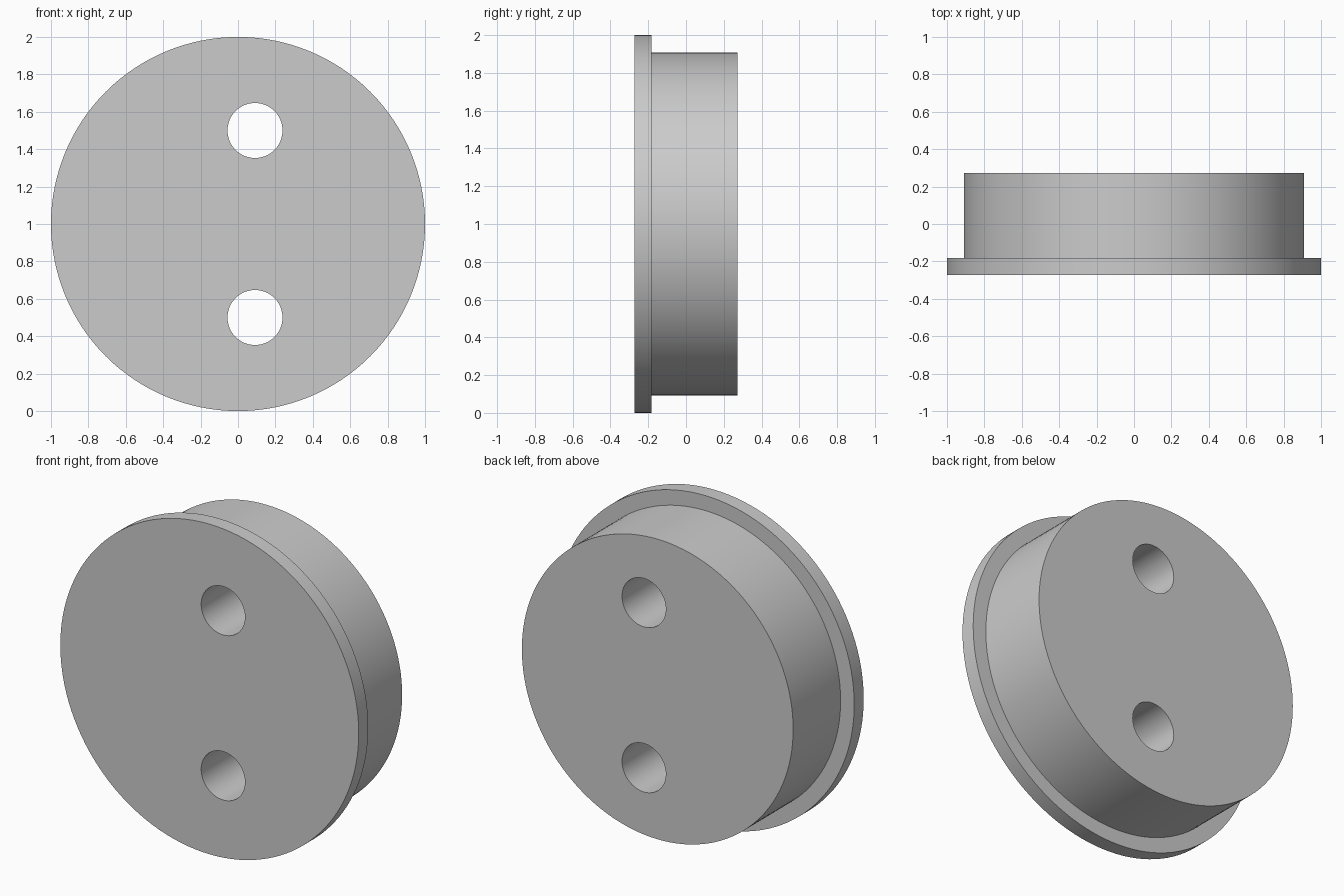
import bpy
import math

cube = bpy.data.objects.get("Cube")
if cube:
    bpy.data.objects.remove(cube, do_unlink=True)

# Overall sizes
UNIT = 1 / 11
FRONT, STEP, BACK = -3 * UNIT, -2 * UNIT, 3 * UNIT
FLANGE_R, BODY_R, HOLE_R = 1.0, 10 * UNIT, 0.147
HOLE_X = UNIT

grey = bpy.data.materials.new("plain grey")
grey.use_nodes = True
colour = (0.6, 0.6, 0.6, 1)
grey.diffuse_color = colour
grey.node_tree.nodes["Principled BSDF"].inputs["Base Color"].default_value = colour


def disc(name, radius, y0, y1, x=0, z=1, sides=128):
    """Cylinder lying along y."""
    bpy.ops.mesh.primitive_cylinder_add(
        vertices=sides, radius=radius, depth=y1 - y0,
        location=(x, (y0 + y1) / 2, z), rotation=(math.pi / 2, 0, 0))
    obj = bpy.context.object
    obj.name = name
    obj.data.materials.append(grey)
    return obj


def combine(target, other, operation):
    """Apply a boolean and discard the second object."""
    mod = target.modifiers.new(operation.lower(), 'BOOLEAN')
    mod.operation = operation
    mod.solver = 'EXACT'
    mod.object = other
    bpy.ops.object.select_all(action='DESELECT')
    target.select_set(True)
    bpy.context.view_layer.objects.active = target
    bpy.ops.object.modifier_apply(modifier=mod.name)
    bpy.data.objects.remove(other, do_unlink=True)


# Stepped plug: thick body with a thin, wider front flange
plug = disc("flanged_plug", BODY_R, FRONT + UNIT / 2, BACK)
combine(plug, disc("flange", FLANGE_R, FRONT, STEP), 'UNION')

# Two through holes, offset to one side
for height in (0.5, 1.5):
    cutter = disc("hole_cutter", HOLE_R, FRONT - 0.1, BACK + 0.1, HOLE_X, height, 64)
    cutter.hide_render = True
    combine(plug, cutter, 'DIFFERENCE')

bpy.ops.object.shade_smooth_by_angle(angle=math.radians(30))
